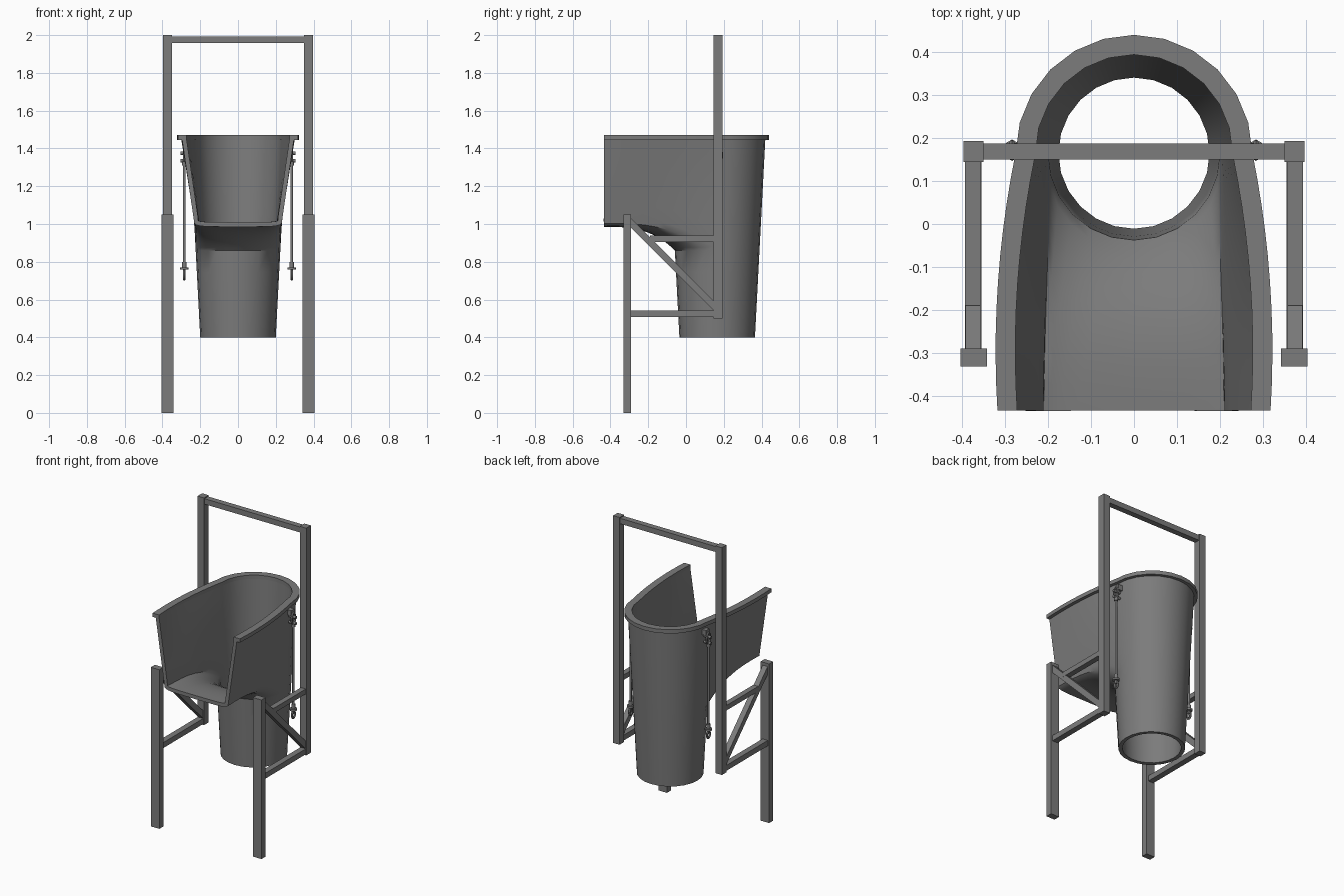
import bpy, bmesh, math
from mathutils import Vector, Matrix

if "Cube" in bpy.data.objects:
    bpy.data.objects.remove(bpy.data.objects["Cube"], do_unlink=True)

grey = bpy.data.materials.new("steel grey")
grey.use_nodes = True
COLOUR = (0.2, 0.2, 0.2, 1)
grey.diffuse_color = COLOUR
grey.node_tree.nodes["Principled BSDF"].inputs["Base Color"].default_value = COLOUR


def finish(name, bm, smooth=False, thickness=0):
    mesh = bpy.data.meshes.new(name)
    bm.to_mesh(mesh)
    bm.free()
    mesh.materials.append(grey)
    ob = bpy.data.objects.new(name, mesh)
    bpy.context.collection.objects.link(ob)
    bpy.ops.object.select_all(action="DESELECT")
    ob.select_set(True)
    bpy.context.view_layer.objects.active = ob
    if thickness:
        mod = ob.modifiers.new("wall", "SOLIDIFY")
        mod.thickness = thickness
        mod.offset = -1
        bpy.ops.object.modifier_apply(modifier=mod.name)
    if smooth:
        bpy.ops.object.shade_smooth_by_angle(angle=math.radians(38))
    return ob


def box(name, lo, hi):
    lo, hi = Vector(lo), Vector(hi)
    bm = bmesh.new()
    bmesh.ops.create_cube(bm, size=1, matrix=Matrix.LocRotScale((lo + hi) / 2, None, hi - lo))
    return finish(name, bm)


def grid(bm, rows):
    verts = [[bm.verts.new(p) for p in row] for row in rows]
    for low, high in zip(verts, verts[1:]):
        for i in range(len(low) - 1):
            bm.faces.new((low[i], low[i + 1], high[i + 1], high[i]))


# Chute: tapered tube whose front half flares into an open trough
CY, FRONT, BASE, NECK, TOP = 0.165, -0.435, 0.4, 0.86, 1.46
SEG, LEVELS, STEPS = 12, 6, 10


def radius(z):
    return 0.2 + 0.055 * (z - BASE) / 1.05


def ring_point(a, z):
    return Vector((radius(z) * math.cos(a), CY + radius(z) * math.sin(a), z))


def arc(z, start, end):
    n = round(SEG * (end - start) / math.pi)
    return [ring_point(start + (end - start) * i / n, z) for i in range(n + 1)]


def wall_point(side, t, v):
    z0 = NECK + (TOP - NECK) * t
    x = radius(z0) * (1 - v) + (0.235 + 0.063 * t) * v + 0.08 * t * v * (1 - v)
    z = z0 + (1.03 + (TOP - 1.03) * t - z0) * (1 - (1 - v) ** 3)
    return Vector((side * x, CY + (FRONT - CY) * v, z))


def floor_point(i, v):
    a = math.pi * (1 + i / SEG)
    start = ring_point(a, NECK)
    c, s = math.cos(a), abs(math.sin(a))
    x = math.copysign(abs(c) ** 0.4, c) * 0.235 if 0 < i < SEG and i != SEG // 2 else 0
    z = 1.03 - 0.045 * s ** 0.4
    end = Vector((x, FRONT, z))
    p = start.lerp(end, v)
    p.z = start.z + (z - start.z) * (1 - (1 - v) ** 3)
    return p


def trough_section(v):
    ts = [k / LEVELS for k in range(LEVELS + 1)]
    return ([wall_point(-1, t, v) for t in reversed(ts)]
            + [floor_point(i, v) for i in range(1, SEG)]
            + [wall_point(1, t, v) for t in ts])


bm = bmesh.new()
grid(bm, [arc(BASE + (NECK - BASE) * k / 4, 0, 2 * math.pi) for k in range(5)])
grid(bm, [arc(NECK + (TOP - NECK) * k / LEVELS, 0, math.pi) for k in range(LEVELS + 1)])
grid(bm, [trough_section((k / STEPS) ** 1.4) for k in range(STEPS + 1)])
bmesh.ops.remove_doubles(bm, verts=bm.verts[:], dist=0.0005)
finish("chute", bm, smooth=True, thickness=0.024)

# Rim: flat band following the open top edge
steps = [k / STEPS for k in range(STEPS + 1)]
path = ([wall_point(1, 1, v) for v in reversed(steps)]
        + arc(TOP, 0, math.pi)[1:-1]
        + [wall_point(-1, 1, v) for v in steps])
sections = []
for i, p in enumerate(path):
    tangent = path[min(i + 1, len(path) - 1)] - path[max(i - 1, 0)]
    out = Vector((tangent.y, -tangent.x, 0)).normalized()
    if i in (0, len(path) - 1):
        out = Vector((math.copysign(1, p.x), 0, 0))
    sections.append([p + out * d + Vector((0, 0, z - TOP))
                     for d, z in ((-0.026, 1.445), (0.02, 1.445), (0.02, 1.47), (-0.026, 1.47))])
bm = bmesh.new()
grid(bm, [s + s[:1] for s in sections])
bmesh.ops.remove_doubles(bm, verts=bm.verts[:], dist=0.0001)
bmesh.ops.holes_fill(bm, edges=[e for e in bm.edges if e.is_boundary], sides=4)
bmesh.ops.recalc_face_normals(bm, faces=bm.faces[:])
finish("chute_rim", bm, smooth=True)


def cylinder(bm, loc, r, depth, axis="Z"):
    rot = Matrix.Rotation(math.pi / 2, 4, "Y") if axis == "X" else Matrix()
    bmesh.ops.create_cone(bm, cap_ends=True, segments=12, radius1=r, radius2=r, depth=depth,
                          matrix=Matrix.Translation(loc) @ rot)


def eye(bm, loc, height, width, wire):
    # Oval link standing in the side plane
    n, m = 16, 6
    rows = []
    for i in range(n + 1):
        a = 2 * math.pi * i / n
        rows.append([Vector(loc) + Vector((wire * math.sin(b),
                     (width + wire * math.cos(b)) * math.cos(a),
                     (height + wire * math.cos(b)) * math.sin(a)))
                     for b in [2 * math.pi * j / m for j in range(m + 1)]])
    grid(bm, rows)


# Frame and hanging rods, repeated on both sides
for side, label in ((1, "left"), (-1, "right")):
    def bar(name, x0, x1, y0, y1, z0, z1):
        return box(f"{label}_{name}", (min(side * x0, side * x1), y0, z0),
                   (max(side * x0, side * x1), y1, z1))

    bar("front_post", 0.342, 0.404, -0.332, -0.29, 0, 1.05)
    bar("back_post", 0.35, 0.397, 0.145, 0.193, 0.5, 2)
    bar("lower_rail", 0.355, 0.394, -0.29, 0.145, 0.507, 0.543)
    bar("upper_rail", 0.358, 0.394, -0.19, 0.145, 0.905, 0.938)

    # Diagonal brace, extruded from its side outline
    bm = bmesh.new()
    outline = ((-0.29, 1.03), (-0.29, 0.978), (0.145, 0.543), (0.145, 0.595))
    face = bm.faces.new([bm.verts.new((side * 0.357, y, z)) for y, z in outline])
    extra = bmesh.ops.extrude_face_region(bm, geom=[face])["geom"]
    bmesh.ops.translate(bm, verts=[g for g in extra if isinstance(g, bmesh.types.BMVert)],
                        vec=(side * 0.036, 0, 0))
    bmesh.ops.recalc_face_normals(bm, faces=bm.faces[:])
    finish(f"{label}_diagonal_brace", bm)

    # Hanging rod with collar, links and bolts
    x, y = side * 0.284, 0.172
    bm = bmesh.new()
    cylinder(bm, (x, y, 1.04), 0.007, 0.6)
    cylinder(bm, (x, y, 0.765), 0.022, 0.012)
    cylinder(bm, (x, y, 0.785), 0.012, 0.03)
    cylinder(bm, (x, y, 1.325), 0.012, 0.03)
    eye(bm, (x, y, 0.73), 0.023, 0.015, 0.007)
    eye(bm, (x, y, 1.365), 0.035, 0.018, 0.007)
    for z in (1.335, 1.375):
        cylinder(bm, (side * 0.28, y, z), 0.009, 0.05, "X")
    bmesh.ops.remove_doubles(bm, verts=bm.verts[:], dist=0.0001)
    bmesh.ops.recalc_face_normals(bm, faces=bm.faces[:])
    finish(f"{label}_hanging_rod", bm, smooth=True)
    bar("rod_bracket", 0.243, 0.28, 0.155, 0.189, 1.385, 1.42)

box("top_beam", (-0.35, 0.15, 1.957), (0.35, 0.188, 1.993))
